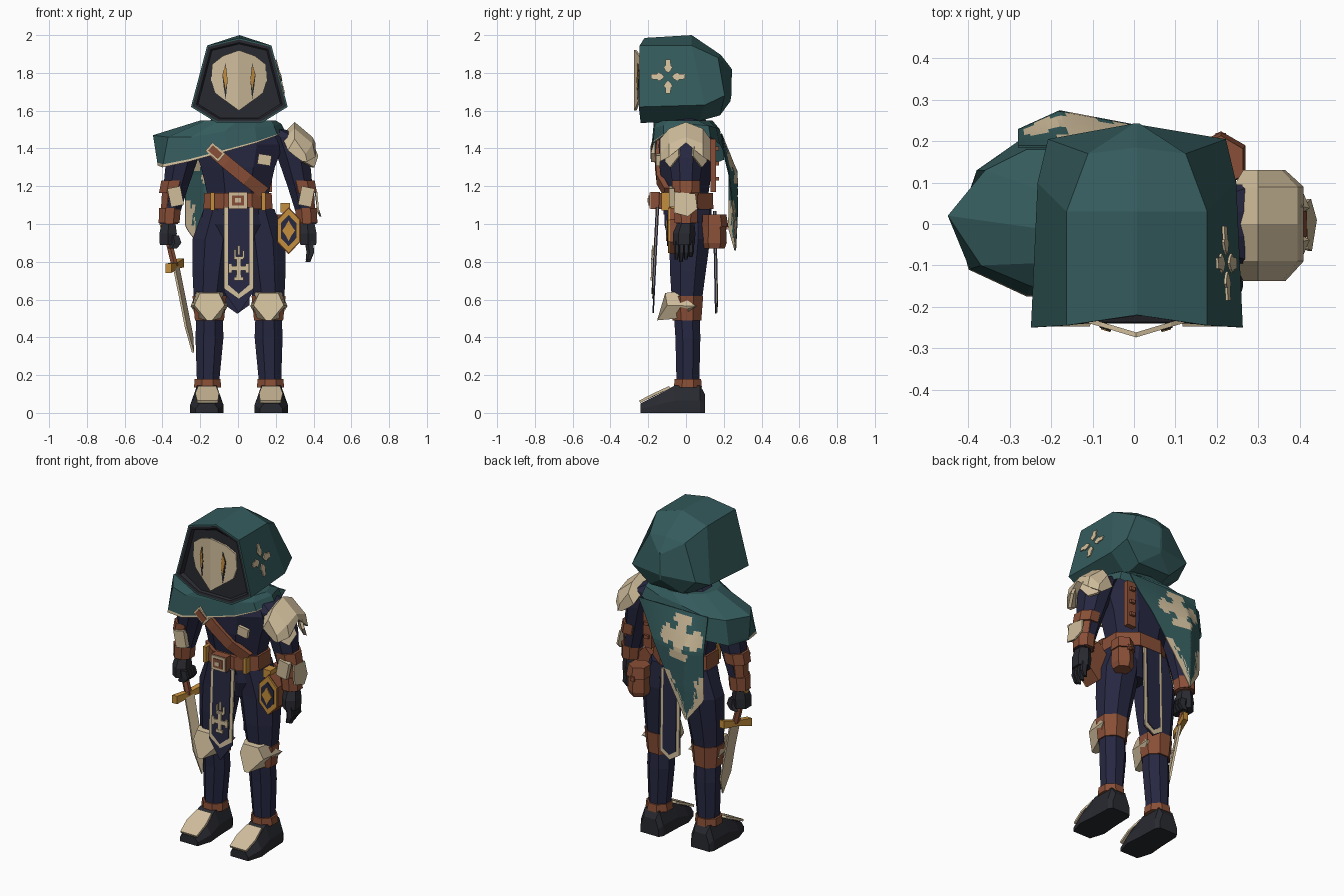
import bpy, bmesh, math, random
from mathutils import Vector

random.seed(4)


def colour(name, r, g, b):
    m = bpy.data.materials.new(name)
    m.diffuse_color = (r, g, b, 1)
    return m


TEAL = colour("teal_cloth", .034, .103, .106)
NAVY = colour("navy_cloth", .020, .021, .053)
LEATHER = colour("brown_leather", .25, .078, .038)
BONE = colour("bone_plate", .63, .51, .33)
DARK = colour("charcoal", .022, .023, .030)
GOLD = colour("gold", .55, .27, .045)


def mesh(name, verts, faces, mats, index=None):
    me = bpy.data.meshes.new(name)
    me.from_pydata([tuple(v) for v in verts], [], faces)
    for m in mats:
        me.materials.append(m)
    if index:
        for i, p in enumerate(me.polygons):
            p.material_index = index[i]
    bm = bmesh.new()
    bm.from_mesh(me)
    bmesh.ops.recalc_face_normals(bm, faces=bm.faces)
    bm.to_mesh(me)
    bm.free()
    ob = bpy.data.objects.new(name, me)
    bpy.context.collection.objects.link(ob)
    return ob


def loft(name, rings, mats, caps=(True, True), band=None):
    """Skin closed rings; band(i) gives the material of strip i."""
    n = len(rings[0])
    verts = [v for r in rings for v in r]
    faces, idx = [], []
    for i in range(len(rings) - 1):
        for j in range(n):
            k = (j + 1) % n
            faces.append((i*n + j, i*n + k, (i+1)*n + k, (i+1)*n + j))
            idx.append(band(i) if band else 0)
    for use, i in ((caps[0], 0), (caps[1], len(rings) - 1)):
        if use:
            faces.append(tuple(range(i*n, i*n + n)))
            idx.append(band(max(0, i - 1)) if band else 0)
    return mesh(name, verts, faces, mats, idx)


def limb(name, spec, mat, n=8, s=1, dx=0):
    """Stacked flat-sided sections: (x, y, z, half width, half depth)."""
    k = 1 / math.cos(math.pi / n)
    rings = [[(s*x + dx + rx*k*math.cos((j + .5)*math.tau/n), y + ry*k*math.sin((j + .5)*math.tau/n), z)
              for j in range(n)] for x, y, z, rx, ry in spec]
    return loft(name, rings, [mat])


def prism(name, pts, off, mat):
    return loft(name, [pts, [Vector(p) + Vector(off) for p in pts]], [mat])


def plate(name, pts, y, t, mat):
    """Outline in x, z with front face at y and thickness t."""
    return prism(name, [(x, y, z) for x, z in pts], (0, t, 0), mat)


def box(name, c, size, mat, tilt=0):
    x, y, z = c
    a, b, h = (v / 2 for v in size)
    co, si = math.cos(tilt), math.sin(tilt)
    return plate(name, [(x + u*co - w*si, z + u*si + w*co) for u, w in
                        ((-a, -h), (a, -h), (a, h), (-a, h))], y - b, 2*b, mat)


def mirrored(half):
    """Ring from top centre, right points, then left points."""
    return [(x + .007, y, z) for x, y, z in half + [(-x, y, z) for x, y, z in reversed(half[1:])]]


# hood shell with dark lining
rim = [(0, -.22, 1.985), (.17, -.245, 1.945), (.256, -.25, 1.62), (.118, -.24, 1.535)]
lining = [(x*.89, y + .003, 1.74 + (z - 1.74)*.90) for x, y, z in rim]
loft("hood", [mirrored(r) for r in (
    [(x*.85, -.222, 1.74 + (z - 1.74)*.87) for x, y, z in rim], lining,
    [(x*.965, y, 1.74 + (z - 1.74)*.965) for x, y, z in rim], rim,
    [(0, .03, 2.0), (.17, .03, 1.945), (.24, .1, 1.63), (.112, .07, 1.545)],
    [(0, .185, 1.895), (.118, .17, 1.88), (.215, .205, 1.68), (.11, .18, 1.575)],
    [(0, .243, 1.82), (.006, .243, 1.81), (.006, .24, 1.68), (.004, .235, 1.65)])],
    [TEAL, DARK], band=lambda i: 1 if i < 2 else 0)


# cross of four spikes on the right side of the hood
def hood_side(y, z):
    return (.268 - .015*(y + .25)/.3 - (z - 1.62)/.325*.081, y, z)


for i in range(4):
    c, s = round(math.cos(i*math.pi/2)), round(math.sin(i*math.pi/2))
    pts = [(.02, 0), (.032, .014), (.05, .024), (.058, .015), (.09, .013), (.09, -.013), (.058, -.015), (.05, -.024), (.032, -.014)]
    prism("hood_cross", [hood_side(-.095 + a*c - b*s, 1.78 + a*s + b*c) for a, b in pts], (.006, 0, 0), BONE)

# mask: ridged face with cut eye slits
for s in (1, -1):
    def face(x, z):
        return (s*x + .005, -.274 + .3*x, z)
    prism("mask_half", [face(*p) for p in ((0, 1.92), (.085, 1.89), (.142, 1.845), (.148, 1.76),
          (.128, 1.695), (.09, 1.665), (.075, 1.655), (0, 1.60))], (0, .012, 0), BONE)
    for nm, m, lift, pts in (
            ("eye_slit", DARK, .003, ((.07, 1.85), (.088, 1.79), (.08, 1.72), (.07, 1.66), (.06, 1.76))),
            ("eye_glow", GOLD, .006, ((.072, 1.84), (.085, 1.79), (.07, 1.71), (.062, 1.76)))):
        prism(nm, [Vector(face(*p)) - Vector((0, lift, 0)) for p in pts], (0, .005, 0), m)

# torso, hips, belt
limb("torso", [(0, 0, 1.05, .175, .12), (0, 0, 1.17, .165, .12), (0, 0, 1.3, .195, .14),
               (0, 0, 1.42, .24, .145), (0, 0, 1.5, .2, .13), (0, 0, 1.6, .09, .08)], NAVY)
limb("hips", [(0, .01, .9, .15, .1), (0, .01, 1.0, .2, .125), (0, .01, 1.1, .178, .125)], NAVY)
limb("belt", [(0, 0, 1.08, .183, .145), (0, 0, 1.165, .178, .142)], LEATHER)
box("buckle_backing", (0, -.162, 1.125), (.1, .05, .09), LEATHER)
box("buckle", (0, -.19, 1.125), (.095, .008, .085), BONE)
box("buckle_inset", (0, -.195, 1.125), (.062, .006, .054), LEATHER)
box("buckle_pin", (0, -.2, 1.125), (.03, .006, .024), BONE)
for s in (1, -1):
    box("belt_loop", (s*.135, -.11, 1.12), (.02, .04, .095), GOLD)

# chest strap, buckle, chest badge, back strap
path = [(-.17, -.155, 1.42), (-.06, -.165, 1.325), (.05, -.155, 1.235), (.14, -.115, 1.165)]
loft("chest_strap", [[(x + a*.022, y + b, z + a*.025) for a, b in ((-1, 0), (1, 0), (1, .03), (-1, .03))]
                     for x, y, z in path], [LEATHER])
box("strap_buckle", (-.12, -.174, 1.38), (.09, .02, .058), BONE, -.72)
box("strap_buckle_inset", (-.12, -.185, 1.38), (.068, .008, .038), LEATHER, -.72)
box("chest_badge", (.14, -.148, 1.34), (.07, .02, .055), BONE, -.15)
box("back_strap", (.15, .145, 1.31), (.06, .03, .28), LEATHER)
for z in (1.24, 1.32, 1.4):
    box("back_strap_stud", (.15, .165, z), (.03, .02, .02), LEATHER)

# layered cloth panels at front and back
for s, nm, w, top, bot, tip, r1, r2 in ((1, "front_tabard", .078, 1.09, .64, .53, .075, .1),
                                        (-1, "back_tabard", .064, 1.07, .57, .525, .006, .035)):
    for i, (m, d, rise) in enumerate(((NAVY, 0, 0), (BONE, 0, r1), (NAVY, .02, r2))):
        low = bot + d + .02*(i > 0)*(s > 0)
        out = [(-w + d, top), (w - d, top), (w - d, low), (0, tip + rise), (-w + d, low)]
        slope = .05 if s > 0 else .02
        prism(nm, [(x + .004*s, s*(-.15 - (1.09 - z)*slope - i*.005), z) for x, z in out], (0, s*.008, 0), m)
for a, b, w, h in ((0, 0, .026, .11), (0, 0, .11, .024), (0, .055, .05, .018), (0, -.055, .05, .018),
                   (.045, 0, .016, .05), (-.045, 0, .016, .05), (0, .095, .014, .05), (-.02, .08, .012, .04),
                   (.025, .075, .012, .04)):
    box("tabard_cross", (a + .004, -.182 + b*.05, .765 + b), (w, .008, h), BONE)

# legs, knee guards and boots
for s in (1, -1):
    o = .009 if s < 0 else .002
    limb("leg", [(.105, .015, 1.08, .085, .11), (.135, .02, .92, .115, .108), (.15, .01, .75, .1, .095),
                 (.16, .005, .6, .083, .08), (.16, .005, .5, .07, .068), (.16, .01, .4, .074, .066),
                 (.168, .01, .15, .058, .06)], NAVY, s=s, dx=o)
    limb("knee_strap", [(.16, .005, .62, .09, .086), (.16, .005, .49, .077, .076)], LEATHER, s=s, dx=o)
    limb("ankle_strap", [(.17, .01, .18, .068, .07), (.17, .01, .135, .072, .074)], LEATHER, s=s, dx=o)
    loft("knee_guard", [[(s*(.16 + x) + o, y, z) for x, y, z in r] for r in (
        [(-.07, -.06, .64), (.07, -.06, .64), (.1, .055, .565), (.06, -.04, .5), (-.06, -.04, .5), (-.097, .055, .565)],
        [(-.05, -.11, .635), (.05, -.11, .635), (.08, -.1, .57), (.014, -.153, .49), (-.014, -.153, .49),
         (-.08, -.1, .57)])], [BONE])
    loft("boot", [[(s*(.174 + a*w) + o, y, z) for a, z in ((-1, 0), (1, 0), (1, h*.45), (.65, h), (-.65, h), (-1, h*.45))]
                  for y, w, h in ((.1, .06, .1), (.075, .075, .145), (-.06, .08, .145), (-.15, .088, .095), (-.24, .06, .05))],
         [DARK])
    prism("toe_plate", [(s*x + o, y, z) for x, y, z in ((.125, -.09, .142), (.22, -.09, .142), (.235, -.17, .105),
          (.225, -.248, .065), (.115, -.248, .065), (.11, -.17, .105))], (0, .006, -.012), BONE)

# arms and bracers
for s in (1, -1):
    limb("arm", [(.2, 0, 1.5, .05, .07), (.26, 0, 1.46, .09, .095), (.295, 0, 1.35, .085, .09),
                 (.328, 0, 1.2, .066, .07), (.37, 0, 1.0, .045, .048)], NAVY, s=s)
    limb("bracer", [(.343, 0, 1.19, .058, .064), (.365, 0, 1.0, .048, .052)], LEATHER, s=s)
    limb("bracer_top_cuff", [(.336, 0, 1.23, .07, .075), (.35, 0, 1.165, .068, .073)], LEATHER, s=s)
    limb("bracer_wrist_cuff", [(.36, 0, 1.085, .058, .062), (.365, 0, 1.005, .055, .06)], LEATHER, s=s)
    box("bracer_plate", ((.362 if s > 0 else -.33), -.075, 1.145), (.07, .03, .1), BONE, -s*.2)
    limb("hand", [(.368, 0, 1.01, .036, .038), (.37, -.01, .95, .046, .052), (.372, -.012, .89, .042, .05)],
         DARK, 6, s)
    for i in range(4):
        y = -.048 + i*.025
        if s > 0:
            limb("finger", [(.378, y, .91, .02, .012), (.385, y, .85, .018, .012),
                            (.372, y - .004, .80 + .012*abs(i - 1), .011, .008)], DARK, 5)
        else:
            limb("curled_finger", [(.335, y, .94, .022, .012), (.325, y, .9, .025, .012),
                                   (.345, y, .87, .022, .012)], DARK, 5, -1)
prism("outer_bracer_plate", [(.41, -.06, 1.17), (.407, .05, 1.16), (.418, .06, 1.08), (.432, .01, 1.04),
                             (.42, -.065, 1.06)], (.01, 0, 0), BONE)

# shoulder guard: arched plate, longer at front and back than in the middle
loft("shoulder_guard", [[(.3 + (x - .3)*k, y, z - d) for x, z in
                         ((.24, 1.48), (.3, 1.54), (.395, 1.46), (.41, low), (.37, low), (.3, 1.45))]
                        for y, k, d, low in ((-.138, .6, .09, 1.42), (-.09, 1, .035, 1.39), (0, 1, 0, 1.43),
                                             (.09, 1, .035, 1.39), (.13, .6, .09, 1.42))], [BONE])
for y in (-.085, .085):
    prism("lower_shoulder_guard", [(.34, y*1.35, 1.4), (.405, y*.5, 1.41), (.425, y*.45, 1.36),
                                   (.405, y, 1.30), (.35, y*1.3, 1.33)], (-.015, -y*.1, 0), BONE)

# mantle: draped collar, wide over the left shoulder, with a pale front hem
crest = [(.23, 0, 1.53), (.19, .12, 1.52), (.07, .16, 1.51), (-.1, .18, 1.5), (-.26, .18, 1.47), (-.36, .13, 1.46),
         (-.45, .02, 1.47), (-.37, -.1, 1.46), (-.25, -.15, 1.46), (-.07, -.175, 1.49), (.09, -.165, 1.51), (.19, -.12, 1.52)]
hem = [(.25, 0, 1.49), (.21, .13, 1.46), (.08, .18, 1.42), (-.1, .2, 1.38), (-.28, .2, 1.34), (-.38, .13, 1.31),
       (-.425, 0, 1.31), (-.40, -.11, 1.30), (-.26, -.175, 1.33), (-.06, -.185, 1.385), (.1, -.175, 1.43), (.21, -.12, 1.47)]
neck = [(.2*math.cos(i*math.tau/12), .155*math.sin(i*math.tau/12) - .015, 1.548) for i in range(12)]
near_hem = [Vector(h).lerp(Vector(c), .1) for h, c in zip(hem, crest)]
mantle = loft("mantle", [neck, crest, near_hem, hem], [TEAL, BONE], caps=(True, False), band=lambda i: 1 if i == 2 else 0)
for p in mantle.data.polygons:
    if p.center.y > -.03:
        p.material_index = 0

# cape: tapering sheet with ragged pale border and a cross
N, verts, faces, idx = 28, [], [], []
for i in range(N + 1):
    u = i / N
    z = 1.48 - .62*u
    left = -.28 + max(0, u - .8)*.45
    right = .19 - .37*u
    for j in range(N + 1):
        x = left + (right - left)*j/N
        drop = abs(x + .18)/(.36 if x > -.18 else .15)
        verts.append((x, .19 + .085*min(1, u*3)*(1 - min(1, drop)*.8) - .03*max(0, u - .7), z))
for i in range(N):
    for j in range(N):
        a = i*(N + 1) + j
        faces.append((a, a + 1, a + N + 2, a + N + 1))
        x, z = (verts[a][0] + verts[a + 1][0])/2 + .125, verts[a][2] - 1.345
        edge = min(j + .5, N - j - .5)/N*(.47 - .38*i/N)
        cross = (abs(x) < .035 and abs(z) < .13) or (abs(z) < .03 and abs(x) < .14) or \
                (abs(abs(x) - .1) < .02 and abs(z) < .055) or (abs(abs(z) - .095) < .018 and abs(x) < .065)
        trim = i > 15 and edge < .026 + random.random()*.03
        idx.append(1 if cross or trim else 0)
cape = mesh("cape", verts, faces, [TEAL, BONE], idx)
cape.modifiers.new("thickness", "SOLIDIFY").thickness = .006

# hip pouch and flask with gold hexagon front
limb("pouch", [(.21, .15, .87, .046, .047), (.21, .15, .9, .056, .057), (.21, .15, 1.03, .05, .052)], LEATHER, 6)
limb("pouch_flap", [(.21, .155, .985, .06, .06), (.21, .15, 1.05, .053, .055)], LEATHER, 6)
box("pouch_clasp", (.21, .214, .985), (.025, .012, .03), LEATHER)
hexa = ((0, .125), (.062, .06), (.062, -.06), (0, -.125), (-.062, -.06), (-.062, .06))
for nm, k, y, t, m in (("flask", 1, -.085, .1, LEATHER), ("flask_frame", .95, -.095, .012, GOLD),
                       ("flask_panel", .66, -.101, .008, NAVY)):
    plate(nm, [(.268 + x*k, .965 + z*k) for x, z in hexa], y, t, m)
plate("flask_gem", [(.268 + x, .965 + z) for x, z in ((0, .055), (.016, .025), (.034, 0), (.016, -.025), (0, -.055),
                    (-.016, -.025), (-.034, 0), (-.016, .025))], -.107, .008, GOLD)
box("flask_hanger", (.25, -.05, 1.085), (.05, .06, .05), GOLD)

# sword in the left fist
limb("sword_grip", [(-.39, 0, 1.0, .016, .018), (-.335, 0, .78, .018, .02)], LEATHER, 6)
limb("sword_pommel", [(-.397, 0, 1.025, .018, .02), (-.388, 0, .985, .026, .028)], GOLD, 6)
W, G = Vector((.4, .9, 0)), Vector((.35, .9, .15))
loft("sword_guard", [[Vector((-.335, 0, .78)) + G*a + Vector((dx, 0, dz*k)) for dx, dz in
     ((-.016, -.02), (.016, -.02), (.016, .02), (-.016, .02))] for a, k in ((-.095, 1.2), (0, .8), (.095, 1.2))], [GOLD])
prism("sword_blade", [Vector((-.335 + .095*t, 0, .78 - .46*t)) + W*w for t, w in
      ((0, -.03), (.35, -.03), (.7, -.036), (1, -.01), (.8, .024), (.35, .028), (0, .03))], (.012, -.005, 0), BONE)
